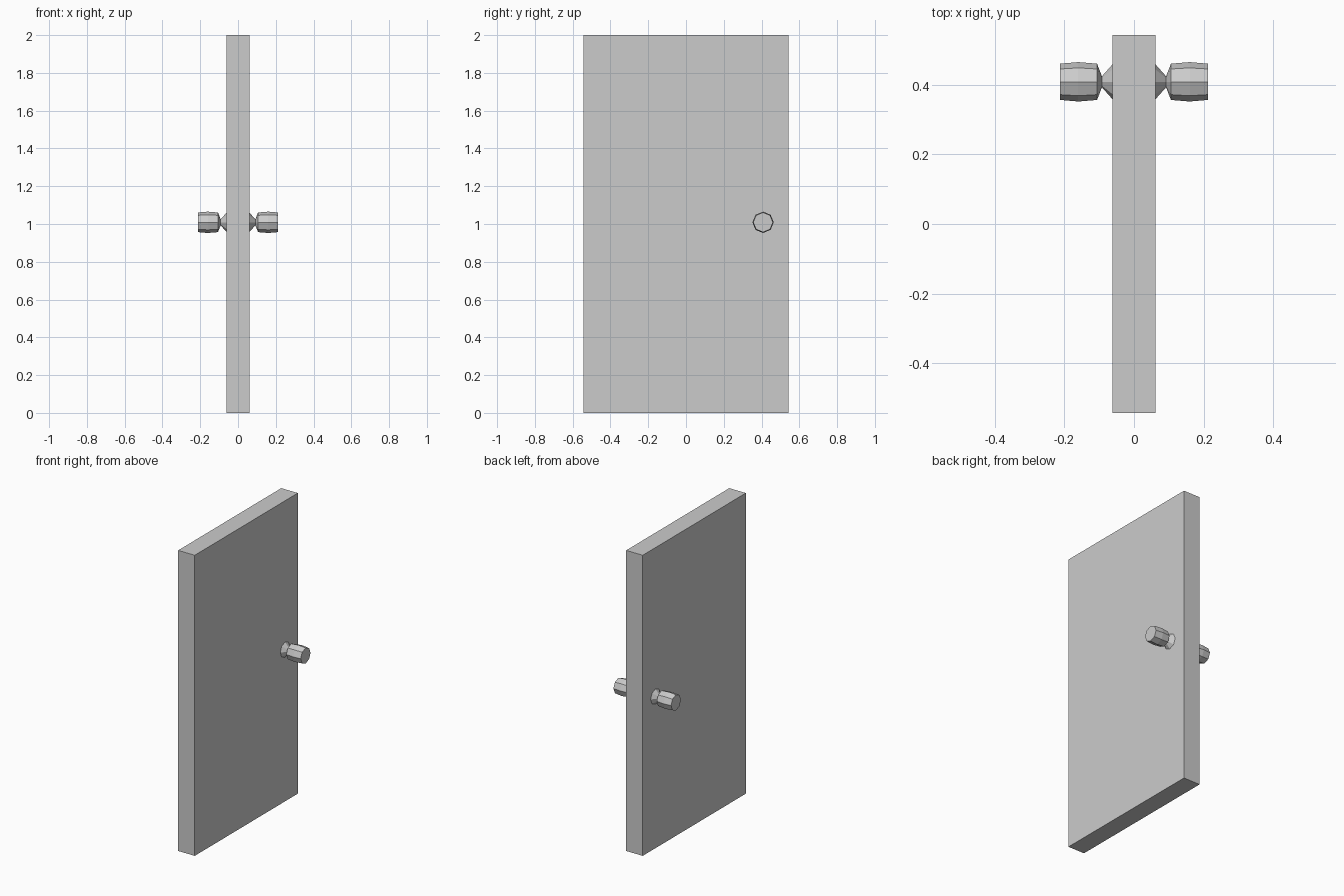
import bpy, bmesh, math

if "Cube" in bpy.data.objects:
    bpy.data.objects.remove(bpy.data.objects["Cube"])

# Door slab
bpy.ops.mesh.primitive_cube_add(size=1, location=(0, 0, 1))
door = bpy.context.object
door.name = "door_panel"
door.scale = (0.122, 1.084, 2.0)
bpy.ops.object.transform_apply(location=False, rotation=False, scale=True)

SIDES = 8
CENTRE_Y, CENTRE_Z = 0.408, 1.009
# Knob profile: distance from door centre, radius
PROFILE = [(0.06, 0.052), (0.092, 0.016), (0.106, 0.052), (0.16, 0.0565), (0.212, 0.052)]


def make_knob(name, side):
    bm = bmesh.new()
    rings = []
    for x, r in PROFILE:
        rings.append([bm.verts.new((side * x,
                                    CENTRE_Y + r * math.cos(math.tau * i / SIDES),
                                    CENTRE_Z + r * math.sin(math.tau * i / SIDES)))
                      for i in range(SIDES)])
    for a, b in zip(rings, rings[1:]):
        for i in range(SIDES):
            j = (i + 1) % SIDES
            bm.faces.new((a[i], a[j], b[j], b[i]))
    # End caps
    bm.faces.new(rings[0])
    bm.faces.new(rings[-1])
    bmesh.ops.recalc_face_normals(bm, faces=bm.faces)
    mesh = bpy.data.meshes.new(name)
    bm.to_mesh(mesh)
    bm.free()
    bpy.context.collection.objects.link(bpy.data.objects.new(name, mesh))


# Matching knobs on both faces
make_knob("right_knob", 1)
make_knob("left_knob", -1)
